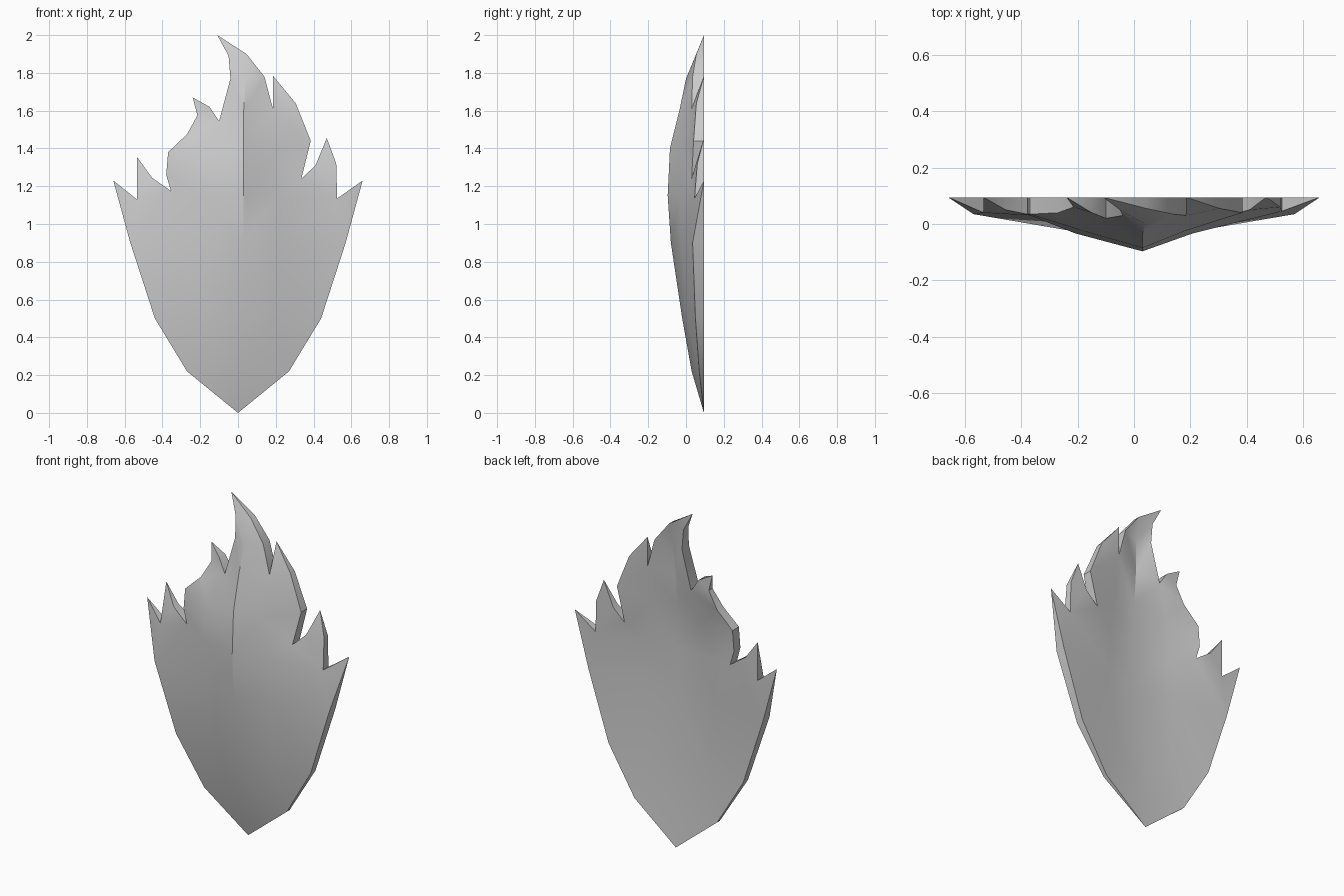
import bpy
import bmesh
import math
from mathutils import Vector
from mathutils.geometry import delaunay_2d_cdt

cube = bpy.data.objects.get("Cube")
if cube:
    bpy.data.objects.remove(cube, do_unlink=True)

BACK = 0.095   # plane of the rear rim; pointed tips taper down to it
HOLLOW = 0.32  # how far the rear dishes in, as a share of the front bulge

# Smooth lower side of the rim as (x, z, front depth), mirrored for the other side
lower_side = [(.27, .22, .07), (.44, .5, .05), (.57, .9, .035), (.66, 1.23, BACK)]

# Jagged flame edge, running from the +x tip over the top to the -x tip
flame_edge = [
    (.525, 1.135, .045), (.52, 1.32, .06), (.47, 1.455, BACK),
    (.41, 1.31, .05), (.335, 1.24, .03), (.385, 1.44, .04),
    (.305, 1.64, .055), (.185, 1.785, BACK), (.185, 1.61, .03),
    (.14, 1.78, .035), (.045, 1.9, .055), (-.11, 2, BACK),
    (-.05, 1.89, .05), (-.04, 1.77, .03), (-.1, 1.545, .02),
    (-.15, 1.62, .04), (-.24, 1.67, BACK), (-.215, 1.575, .06),
    (-.27, 1.475, .04), (-.37, 1.38, .035), (-.38, 1.26, .035),
    (-.355, 1.175, .03), (-.455, 1.245, .05), (-.535, 1.355, BACK),
    (-.535, 1.13, .04),
]

# Raised spine down the middle of the front, and the slopes beside it
spine = [(.01, .22, .03), (.02, .5, -.02), (.03, .9, -.08), (.03, 1.15, -.097),
         (.03, 1.4, -.085), (.03, 1.6, -.035), (.04, 1.77, 0)]
slope = [(.19, .5, .01), (.22, .9, -.025), (.21, 1.15, -.033), (.18, 1.38, -.025)]


def mirrored(points):
    return [(-x, z, y) for x, z, y in points]


def grey_material():
    mat = bpy.data.materials.new("light_grey")
    mat.use_nodes = True
    colour = (.6, .6, .6, 1)
    mat.diffuse_color = colour
    mat.node_tree.nodes["Principled BSDF"].inputs["Base Color"].default_value = colour
    return mat


def build_shield():
    rim = [(0, 0, BACK)] + lower_side + flame_edge + mirrored(lower_side)[::-1]
    points = rim + spine + slope + mirrored(slope)
    count = len(rim)

    # Triangulate the area inside the rim outline
    flat = [Vector((x, z)) for x, z, y in points]
    _, _, faces, origin, _, _ = delaunay_2d_cdt(
        flat, [], [list(range(count))], 1, 1e-5)
    triangles = [[origin[i][0] for i in face] for face in faces]

    # Bulging front and shallow dished back share the same layout
    bm = bmesh.new()
    front = [bm.verts.new((x, y, z)) for x, z, y in points]
    back = []
    for i, (x, z, y) in enumerate(points):
        depth = BACK if i < count else BACK - HOLLOW * (BACK - y)
        back.append(bm.verts.new((x, depth, z)))
    for tri in triangles:
        bm.faces.new([front[i] for i in tri])
        bm.faces.new([back[i] for i in reversed(tri)])

    # Straight wall joining the two rims
    for i in range(count):
        j = (i + 1) % count
        bm.faces.new((front[j], front[i], back[i], back[j]))

    # Close the tips to sharp points
    bmesh.ops.remove_doubles(bm, verts=bm.verts[:], dist=1e-4)
    bmesh.ops.recalc_face_normals(bm, faces=bm.faces[:])

    mesh = bpy.data.meshes.new("flame_shield")
    bm.to_mesh(mesh)
    bm.free()
    mesh.materials.append(grey_material())
    shield = bpy.data.objects.new("flame_shield", mesh)
    bpy.context.collection.objects.link(shield)
    return shield


shield = build_shield()
bpy.ops.object.select_all(action="DESELECT")
shield.select_set(True)
bpy.context.view_layer.objects.active = shield
bpy.ops.object.shade_smooth_by_angle(angle=math.radians(30))
